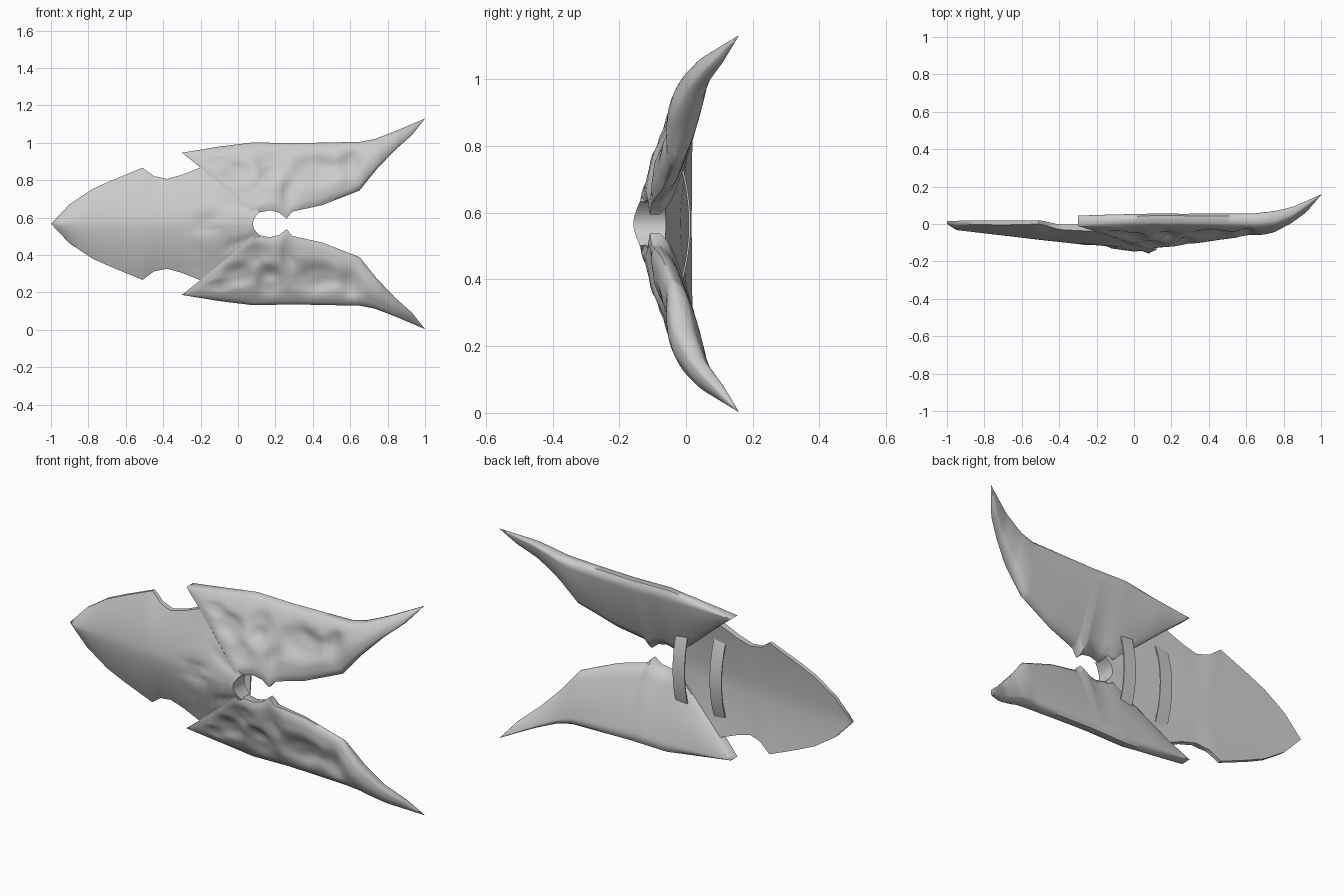
import bpy, bmesh, math
from mathutils import Vector, noise

if "Cube" in bpy.data.objects:
    bpy.data.objects.remove(bpy.data.objects["Cube"])

MID = 0.567  # height of the symmetry plane

steel = bpy.data.materials.new("grey_steel")
steel.use_nodes = True
steel.diffuse_color = (0.6, 0.6, 0.6, 1)
steel.node_tree.nodes["Principled BSDF"].inputs["Base Color"].default_value = (0.6, 0.6, 0.6, 1)


def lerp_table(table, x):
    """Piecewise linear lookup in a list of (x, value)."""
    if x <= table[0][0]:
        return table[0][1]
    for (a, va), (b, vb) in zip(table, table[1:]):
        if x <= b:
            return va + (vb - va) * (x - a) / (b - a)
    return table[-1][1]


def stations(*tables, step=0.04):
    """All outline corners plus even in-between positions."""
    corners = sorted({p[0] for t in tables for p in t})
    xs = []
    for a, b in zip(corners, corners[1:]):
        n = max(1, round((b - a) / step))
        xs += [a + (b - a) * i / n for i in range(n)]
    return xs + [corners[-1]]


def shell(name, xs, n, surface):
    """Closed plate; surface(x, t) gives its front and back points, t in 0..1."""
    bm = bmesh.new()
    sides = [[], []]
    for x in xs:
        pairs = [surface(x, j / n) for j in range(n + 1)]
        for k in (0, 1):
            sides[k].append([bm.verts.new(p[k]) for p in pairs])
    f, b = sides
    m = len(xs) - 1
    for i in range(m):
        for j in range(n):
            for g in (f, b):
                bm.faces.new((g[i][j], g[i + 1][j], g[i + 1][j + 1], g[i][j + 1]))
        for j in (0, n):
            bm.faces.new((f[i][j], f[i + 1][j], b[i + 1][j], b[i][j]))
    for j in range(n):
        for i in (0, m):
            bm.faces.new((f[i][j], f[i][j + 1], b[i][j + 1], b[i][j]))
    bmesh.ops.remove_doubles(bm, verts=bm.verts, dist=0.0008)
    bmesh.ops.recalc_face_normals(bm, faces=bm.faces)
    mesh = bpy.data.meshes.new(name)
    bm.to_mesh(mesh)
    bm.free()
    mesh.materials.append(steel)
    obj = bpy.data.objects.new(name, mesh)
    obj.location.z = MID
    bpy.context.collection.objects.link(obj)
    bpy.ops.object.select_all(action="DESELECT")
    obj.select_set(True)
    bpy.context.view_layer.objects.active = obj
    bpy.ops.object.shade_smooth_by_angle(angle=math.radians(55))
    return obj


# Blade: half height, then front and back depth at the ridge and at the edge
blade_half = [(-1, 0), (-.9, .105), (-.78, .185), (-.68, .23), (-.51, .3), (-.45, .255),
              (-.38, .24), (-.3, .262), (-.2, .302), (.08, .066)]
ridge = [(-1, 0), (-.97, -.03), (-.5, -.085), (-.3, -.107), (-.2, -.12), (.08, -.158)]
edge = [(-1, 0), (-.7, -.005), (-.5, 0), (-.4, -.03), (-.2, -.04), (.08, -.138)]
ridge_back = [(-1, .017), (-.45, -.017), (-.2, -.042), (.08, -.06)]
edge_back = [(-1, .017), (-.5, .02), (-.4, -.003), (-.2, -.005), (.08, -.064)]


def blade_surface(x, t):
    s = 2 * t - 1
    a = abs(s)
    h = s * lerp_table(blade_half, x)
    r, e = lerp_table(ridge, x), lerp_table(edge, x)
    y = r + (e - r) * a ** 1.6
    # shallow carving around the ridge close to the opening
    mask = max(0, min(1, (x + .28) / .1)) * max(0, 1 - a * a) * min(1, max(0, .08 - x) / .1)
    y += .05 * mask * max(0, noise.noise(Vector((x * 8, abs(h) * 13, 0))))
    rb, eb = lerp_table(ridge_back, x), lerp_table(edge_back, x)
    xx = x + max(0, x) * .5 * a * a
    return (xx, y, h), (xx, rb + (eb - rb) * a ** 1.5, h)


shell("blade", stations(blade_half), 24, blade_surface)

# Wings: inner and outer outline, then front and back depth along both
inner = [(-.3, .38), (-.2, .3), (.08, .06), (.12, .062), (.17, .072), (.22, .06), (.26, .028),
         (.29, .065), (.45, .1), (.65, .178), (.74, .29), (.84, .395), (.93, .475), (1, .563)]
outer = [(-.3, .38), (-.1, .413), (.08, .435), (.3, .431), (.65, .438), (.73, .453),
         (.84, .495), (1, .563)]
inner_y = [(-.3, -.01), (-.2, -.042), (.08, -.14), (.26, -.12), (.45, -.085), (.65, -.05),
           (.75, -.04), (.84, .005), (.92, .06), (1, .155)]
outer_y = [(-.3, -.01), (0, -.003), (.4, -.006), (.65, -.012), (.75, .005), (.85, .045), (1, .155)]
inner_back = [(-.3, .045), (-.2, .015), (.08, -.055), (.26, -.06), (.45, -.04), (.65, -.012),
              (.75, .014), (.84, .048), (.92, .098), (1, .158)]
outer_back = [(-.3, .045), (.1, .065), (.65, .062), (.75, .072), (.85, .095), (1, .158)]
# dents: x, distance from the middle, radii, depth
dents = [(.42, .29, .13, .075, .03), (.17, .31, .07, .08, .025), (0, .27, .08, .06, .025),
         (.28, .16, .04, .1, .018), (.6, .32, .05, .08, .02), (.1, .16, .06, .05, .018),
         (-.1, .33, .06, .03, .012)]


def wing_surface(x, t):
    lo, hi = lerp_table(inner, x), lerp_table(outer, x)
    h = lo + (hi - lo) * t
    a, b = lerp_table(inner_y, x), lerp_table(outer_y, x)
    wide = min(1, (hi - lo) / .2)
    arch = wide * math.sin(math.pi * t)
    base = a + (b - a) * t - arch * (.018 + .01 * max(0, min(1, x / .5)))
    dip = 0
    for cx, ch, rx, rh, depth in dents:
        q = ((x - cx) / rx) ** 2 + ((h - ch) / rh) ** 2
        dip += depth * math.exp(-q * q)
    panel = math.sin(math.pi * t) ** .7 * max(0, min(1, (.72 - x) / .1)) * wide
    dip += .02 * max(0, noise.noise(Vector((x * 9, h * 11, 3))))
    front = base + min(dip, .036) * panel
    ba, bb = lerp_table(inner_back, x), lerp_table(outer_back, x)
    back = ba + (bb - ba) * t + .012 * arch
    # the rim is rounded
    soft = wide * (max(0, abs(2 * t - 1) - .75) / .25) ** 2
    if t < .5 and x < .1:
        soft *= .2
    return (x, front + .012 * soft, h), (x, back - .02 * soft, h)


wings = shell("wings", stations(inner, outer, step=.025), 24, wing_surface)
mirror = wings.modifiers.new("mirror", "MIRROR")
mirror.use_axis = (False, False, True)
mirror.use_mirror_merge = False


# Two grip straps bowed away from the back
def strap(name, cx, half):
    def surface(x, t):
        s = 2 * t - 1
        y = .008 - .04 * s * s
        return (x, y, half * s), (x, y + .006, half * s)
    shell(name, [cx - .035, cx + .035], 12, surface)


strap("arm_strap", .035, .22)
strap("hand_strap", -.185, .215)
